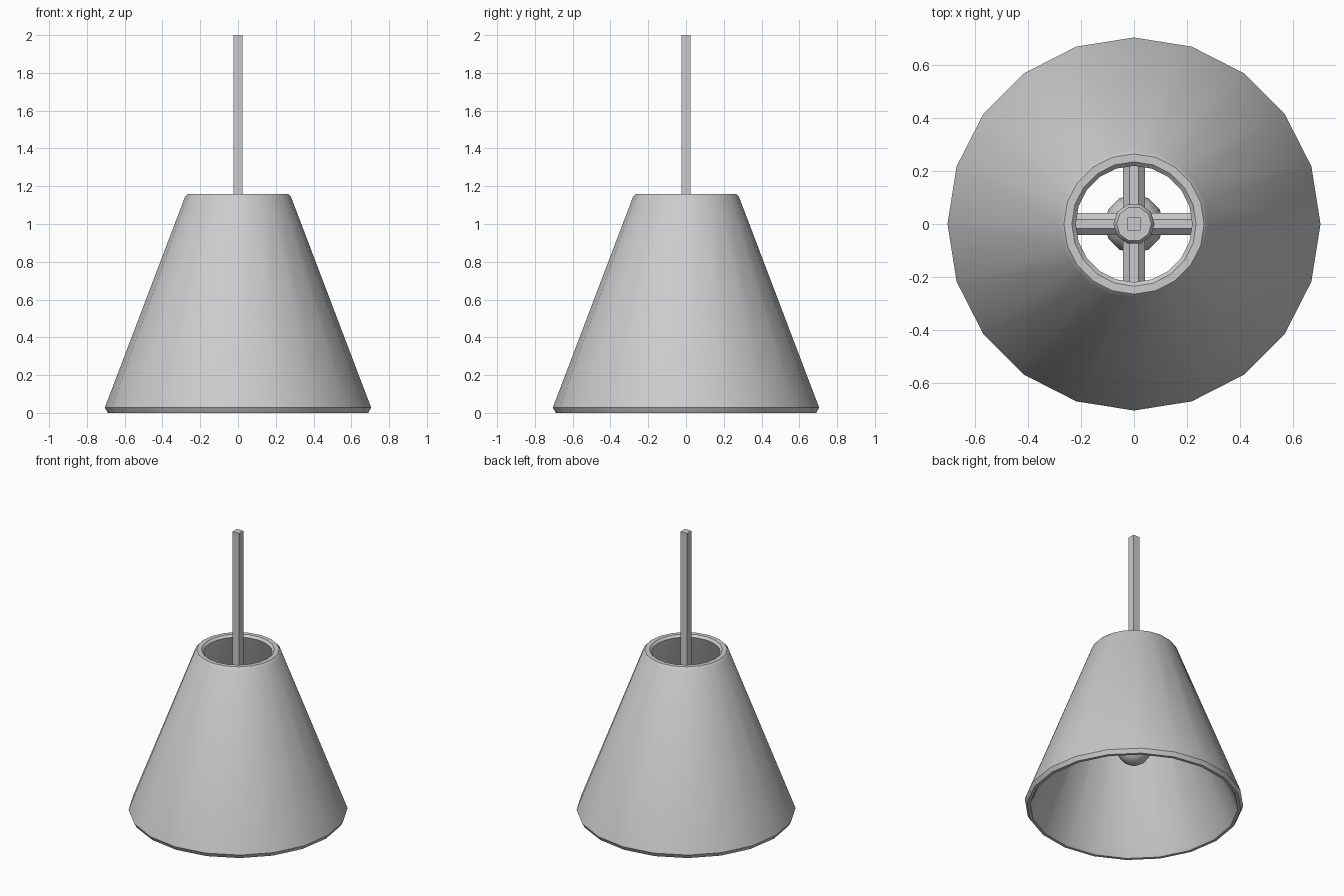
import bpy, bmesh, math

if "Cube" in bpy.data.objects:
    bpy.data.objects.remove(bpy.data.objects["Cube"])


def finish(bm, name, angle):
    bmesh.ops.recalc_face_normals(bm, faces=bm.faces)
    mesh = bpy.data.meshes.new(name)
    bm.to_mesh(mesh)
    bm.free()
    ob = bpy.data.objects.new(name, mesh)
    bpy.context.collection.objects.link(ob)
    bpy.ops.object.select_all(action='DESELECT')
    ob.select_set(True)
    bpy.context.view_layer.objects.active = ob
    bpy.ops.object.shade_smooth_by_angle(angle=math.radians(angle))
    return ob


def lathe(name, profile, sides, closed=False, turn=0.0, angle=25):
    """Spin an (r, z) profile about z; open profiles get end caps."""
    bm = bmesh.new()
    rings = [[bm.verts.new((r * math.cos(turn + math.tau * i / sides),
                            r * math.sin(turn + math.tau * i / sides), z))
              for i in range(sides)] for r, z in profile]
    pairs = list(zip(rings, rings[1:]))
    if closed:
        pairs.append((rings[-1], rings[0]))
    else:
        bm.faces.new(rings[0])
        bm.faces.new(rings[-1])
    for a, b in pairs:
        for i in range(sides):
            j = (i + 1) % sides
            bm.faces.new((a[i], a[j], b[j], b[i]))
    return finish(bm, name, angle)


# Hollow conical shade with chamfered rims
lathe("shade", [(0.69, 0), (0.705, 0.028), (0.28, 1.145), (0.265, 1.16),
                (0.235, 1.16), (0.22, 1.145), (0.655, 0.025), (0.67, 0)],
      20, closed=True)

# Square hanging rod
half_diag = 0.025 * math.sqrt(2)
lathe("hanging_rod", [(half_diag, 0.66), (half_diag, 2.0)], 4, turn=math.pi / 4)

# Bulb socket
lathe("socket", [(0.07, 0.48), (0.078, 0.49), (0.078, 0.685), (0.066, 0.70)],
      10, angle=40)

# Round bulb below the socket
bm = bmesh.new()
bmesh.ops.create_uvsphere(bm, u_segments=12, v_segments=8, radius=0.112)
bmesh.ops.translate(bm, verts=bm.verts, vec=(0, 0, 0.43))
finish(bm, "bulb", 60)

# Four octagonal arms joining the socket to the shade
for k, side in enumerate(("right", "back", "left", "front")):
    arm = lathe(side + "_arm", [(0.046, 0.03), (0.046, 0.445)], 8, turn=math.pi / 8)
    arm.rotation_euler = (0, math.pi / 2, k * math.pi / 2)
    arm.location.z = 0.60
